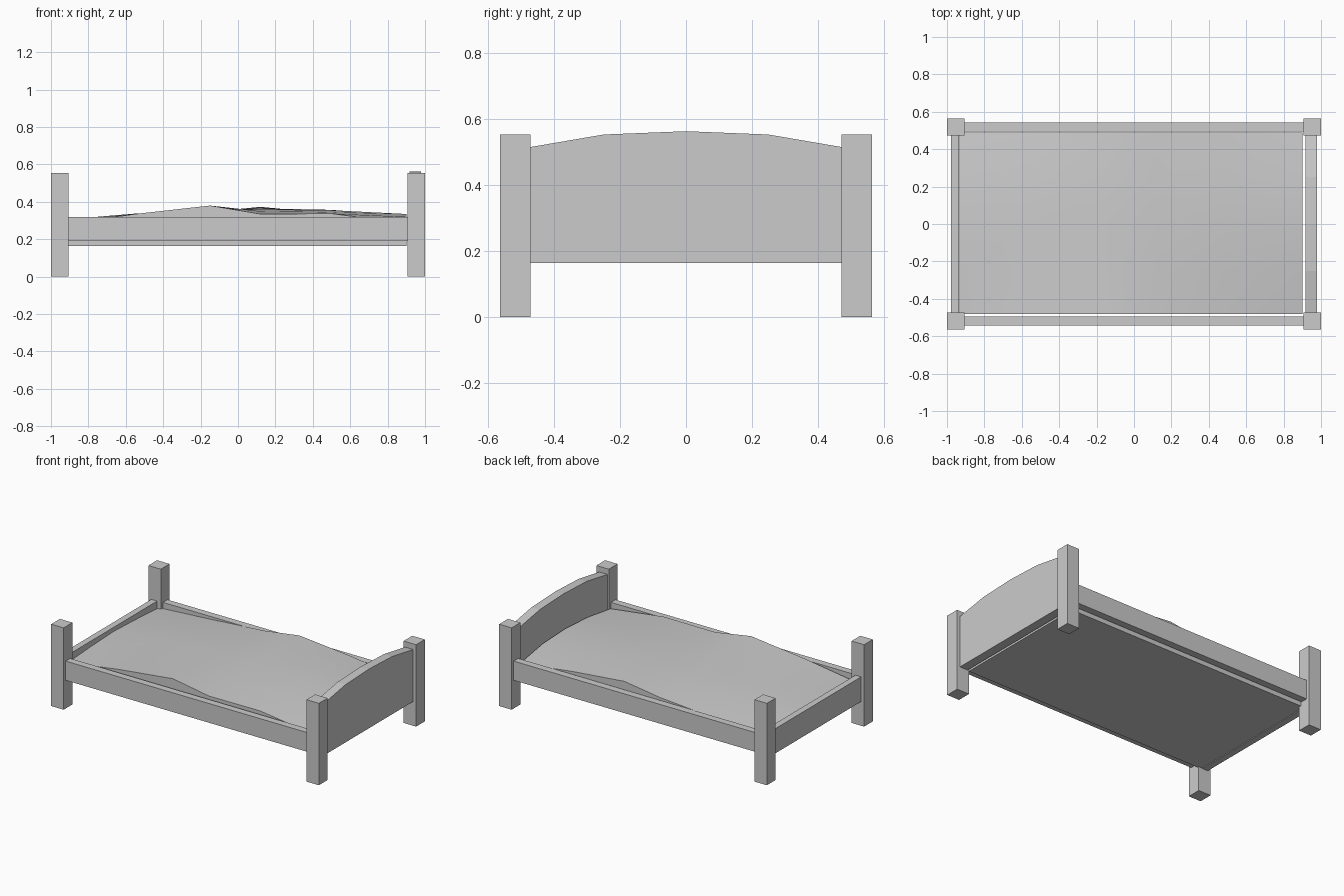
import bpy, bmesh

if "Cube" in bpy.data.objects:
    bpy.data.objects.remove(bpy.data.objects["Cube"])


def make_object(name, bm):
    bmesh.ops.recalc_face_normals(bm, faces=bm.faces[:])
    mesh = bpy.data.meshes.new(name)
    bm.to_mesh(mesh)
    bm.free()
    obj = bpy.data.objects.new(name, mesh)
    bpy.context.collection.objects.link(obj)
    return obj


def box(name, lo, hi):
    bm = bmesh.new()
    bmesh.ops.create_cube(bm, size=1)
    for v in bm.verts:
        v.co = [(a + b) / 2 + c * (b - a) for a, b, c in zip(lo, hi, v.co)]
    return make_object(name, bm)


def board(name, profile, x0, x1):
    """Extrude a (y, z) profile along x."""
    bm = bmesh.new()
    face = bm.faces.new([bm.verts.new((x0, y, z)) for y, z in profile])
    ext = bmesh.ops.extrude_face_region(bm, geom=[face])
    for v in ext["geom"]:
        if isinstance(v, bmesh.types.BMVert):
            v.co.x = x1
    return make_object(name, bm)


# Corner posts and long side rails
for sy, side in ((-1, "front"), (1, "back")):
    ys = sorted((sy * 0.472, sy * 0.565))
    for sx, end in ((-1, "foot"), (1, "head")):
        xs = sorted((sx * 0.907, sx * 1.0))
        box(f"{side}_{end}_post", (xs[0], ys[0], 0), (xs[1], ys[1], 0.553))
    ys = sorted((sy * 0.495, sy * 0.543))
    box(f"{side}_rail", (-0.907, ys[0], 0.19), (0.907, ys[1], 0.32))

# Arched headboard and low footboard
board("headboard", [(-0.472, 0.163), (0.472, 0.163), (0.472, 0.515), (0.25, 0.553),
                    (0, 0.563), (-0.25, 0.553), (-0.472, 0.515)], 0.917, 0.978)
box("footboard", (-0.978, -0.472, 0.163), (-0.935, 0.472, 0.33))

# Rumpled mattress: coarse height grid, flat base
xs = [-0.932, -0.55, -0.15, 0.12, 0.5, 0.9]
ys = [-0.481, -0.24, 0.0, 0.24, 0.488]
heights = [
    [0.28, 0.335, 0.38, 0.335, 0.337, 0.285],
    [0.295, 0.335, 0.36, 0.35, 0.345, 0.32],
    [0.305, 0.337, 0.352, 0.36, 0.355, 0.335],
    [0.295, 0.333, 0.347, 0.365, 0.357, 0.325],
    [0.28, 0.305, 0.335, 0.373, 0.337, 0.285],
]
bm = bmesh.new()
grid = [[bm.verts.new((x, y, z)) for x, z in zip(xs, row)] for y, row in zip(ys, heights)]
for j in range(len(ys) - 1):
    for i in range(len(xs) - 1):
        bm.faces.new((grid[j][i], grid[j][i + 1], grid[j + 1][i + 1], grid[j + 1][i]))
rim = [e for e in bm.edges if e.is_boundary]
ext = bmesh.ops.extrude_edge_only(bm, edges=rim)
for v in ext["geom"]:
    if isinstance(v, bmesh.types.BMVert):
        v.co.z = 0.165
bmesh.ops.holes_fill(bm, edges=[e for e in bm.edges if e.is_boundary], sides=0)
mattress = make_object("mattress", bm)

bpy.ops.object.select_all(action='DESELECT')
mattress.select_set(True)
bpy.context.view_layer.objects.active = mattress
bpy.ops.object.shade_smooth_by_angle()
